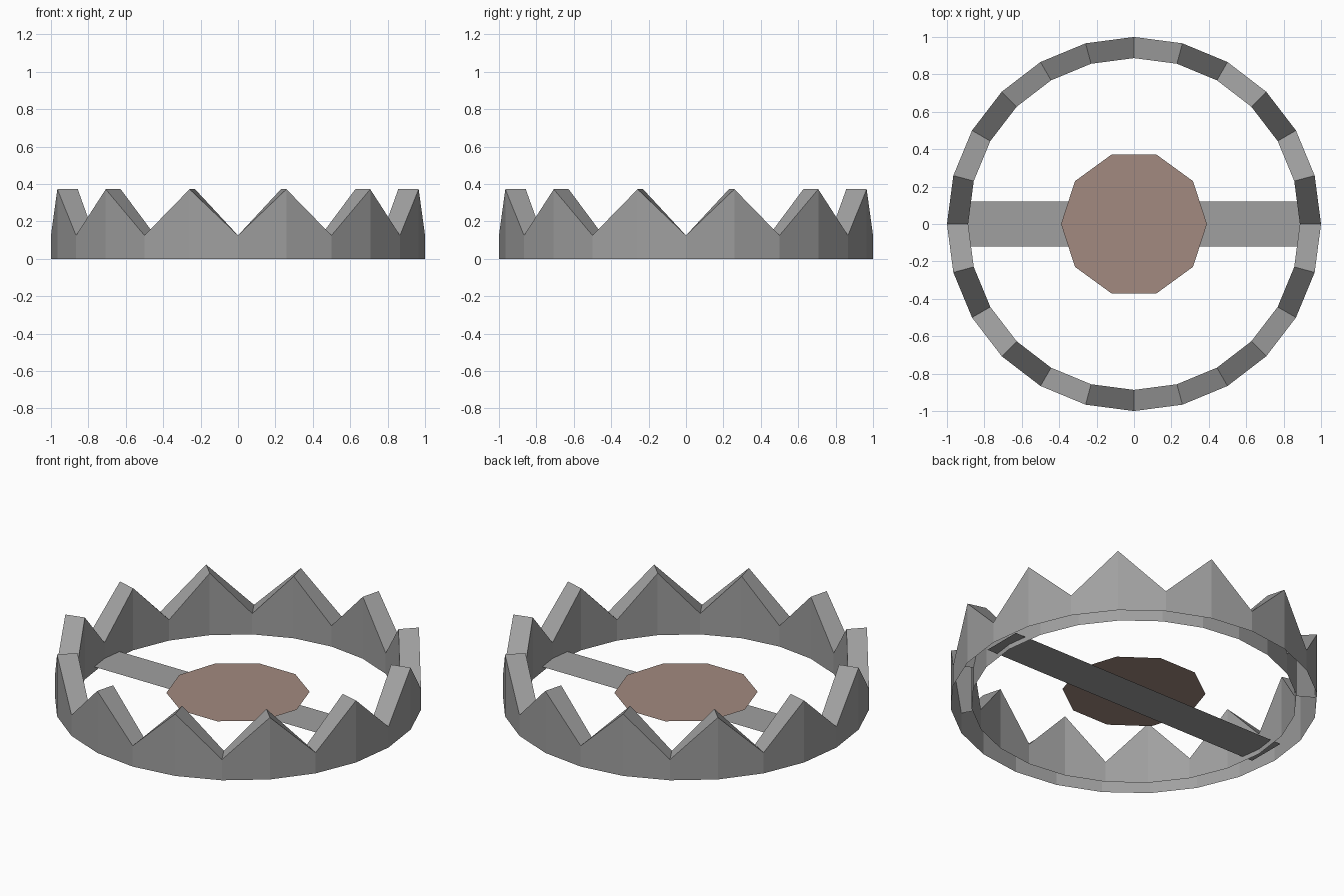
import bpy, bmesh, math

if "Cube" in bpy.data.objects:
    bpy.data.objects.remove(bpy.data.objects["Cube"])

def material(name, rgb):
    m = bpy.data.materials.new(name)
    m.diffuse_color = (*rgb, 1)
    m.use_nodes = True
    m.node_tree.nodes["Principled BSDF"].inputs["Base Color"].default_value = m.diffuse_color
    return m

steel = material("steel grey", (0.35, 0.35, 0.35))
rust = material("dull rust brown", (0.36, 0.253, 0.214))

def finish(name, bm, mat):
    me = bpy.data.meshes.new(name)
    bm.to_mesh(me)
    bm.free()
    me.materials.append(mat)
    ob = bpy.data.objects.new(name, me)
    bpy.context.collection.objects.link(ob)
    return ob

def jaw(name, start):
    """Half ring of zigzag teeth: outer wall, sloped tooth tops, inner wall, open underneath."""
    bm = bmesh.new()
    rings = []
    for i in range(start, start + 13):
        a = math.radians(15 * i)
        top = 0.372 if i % 2 else 0.125
        profile = [(1, 0), (1, top), (0.887, top), (0.887, 0)]
        rings.append([bm.verts.new((r * math.cos(a), r * math.sin(a), z)) for r, z in profile])
    for p, q in zip(rings, rings[1:]):
        for k in range(3):
            bm.faces.new((p[k], q[k], q[k + 1], p[k + 1]))
    finish(name, bm, steel)

# Two toothed jaws
jaw("back_jaw", 0)
jaw("front_jaw", 12)

# Flat cross bar, its ends tucked inside the jaw walls
bm = bmesh.new()
bm.faces.new([bm.verts.new((x, y, 0.03)) for x, y in
              ((-0.94, -0.12), (0.94, -0.12), (0.94, 0.12), (-0.94, 0.12))])
finish("cross_bar", bm, steel)

# Ten-sided trigger plate
bm = bmesh.new()
bm.faces.new([bm.verts.new((0.39 * math.cos(math.tau * i / 10),
                            0.39 * math.sin(math.tau * i / 10), 0.064)) for i in range(10)])
finish("trigger_plate", bm, rust)
